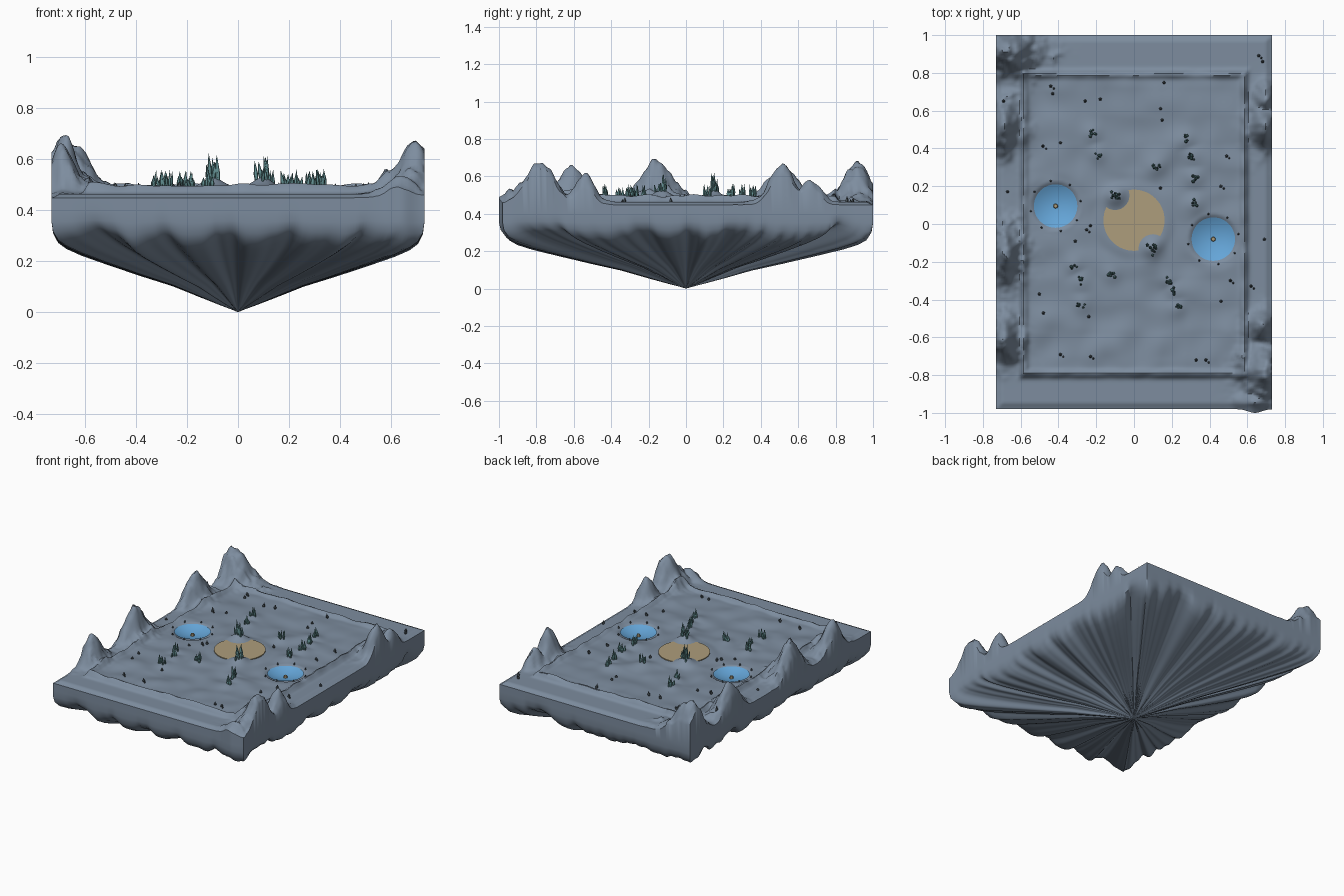
import bpy, bmesh, random
from math import exp, sin, cos, pi, hypot, radians
from mathutils import Vector, Matrix, noise

if "Cube" in bpy.data.objects:
    bpy.data.objects.remove(bpy.data.objects["Cube"])
random.seed(4)

HX, Y0, Y1 = 0.73, -0.98, 1.0
PEAKS = [  # x, y, height, x spread, y spread
    (-0.68, 0.92, 0.21, 0.14, 0.10), (-0.69, 0.52, 0.19, 0.07, 0.11),
    (-0.68, -0.16, 0.23, 0.07, 0.12), (-0.69, -0.61, 0.19, 0.07, 0.10),
    (0.70, -0.78, 0.21, 0.10, 0.12), (0.68, -0.54, 0.15, 0.06, 0.07),
    (0.70, 0.52, 0.20, 0.07, 0.09), (0.70, 0.66, 0.12, 0.05, 0.07),
    (0.64, -0.94, 0.07, 0.08, 0.05)]
TALL = [(-0.10, 0.15), (0.10, -0.13)]
CLUSTERS = [(-0.22, 0.48), (-0.19, 0.37), (0.12, 0.30), (0.28, 0.45), (0.31, 0.36),
            (0.32, 0.24), (0.32, 0.11), (-0.12, -0.27), (0.18, -0.30), (0.21, -0.35),
            (0.23, -0.45), (-0.32, -0.22), (-0.28, -0.30), (-0.28, -0.43)]
SINGLES = [(-0.44, 0.73), (-0.43, 0.69), (0.16, 0.75), (0.14, 0.61), (0.15, 0.55),
           (-0.18, 0.66), (-0.26, 0.65), (-0.48, 0.41), (-0.39, 0.43), (0.49, 0.36),
           (0.46, 0.20), (-0.50, -0.37), (-0.48, -0.47), (0.46, -0.41), (0.51, -0.30),
           (-0.39, -0.69), (-0.23, -0.70), (0.33, -0.72), (0.38, -0.72), (-0.25, -0.03),
           (-0.31, -0.09), (-0.23, -0.01), (0.14, 0.19), (0.66, 0.89), (0.68, 0.86),
           (-0.69, 0.65), (-0.67, 0.17), (0.69, -0.08), (0.62, -0.33), (-0.24, -0.49)]
PONDS = [(-0.415, 0.095), (0.42, -0.08)]
POND_R = 0.115


def material(name, color):
    m = bpy.data.materials.new(name)
    m.use_nodes = True
    m.diffuse_color = (*color, 1)
    m.node_tree.nodes["Principled BSDF"].inputs["Base Color"].default_value = (*color, 1)
    return m


rock = material("blue grey rock", (0.205, 0.265, 0.345))
sand = material("sand", (0.42, 0.34, 0.20))
water = material("water blue", (0.13, 0.38, 0.69))
teal = material("teal crystal", (0.12, 0.27, 0.28))
slate = material("dark slate", (0.07, 0.09, 0.105))


def finish(name, bm, mat, smooth=None):
    bmesh.ops.recalc_face_normals(bm, faces=bm.faces)
    me = bpy.data.meshes.new(name)
    bm.to_mesh(me)
    bm.free()
    me.materials.append(mat)
    ob = bpy.data.objects.new(name, me)
    bpy.context.collection.objects.link(ob)
    if smooth:
        bpy.ops.object.select_all(action='DESELECT')
        ob.select_set(True)
        bpy.context.view_layer.objects.active = ob
        bpy.ops.object.shade_smooth_by_angle(angle=radians(smooth))
    return ob


def step(a, b, v):
    t = min(1, max(0, (v - a) / (b - a)))
    return t * t * (3 - 2 * t)


def wave(x, y, k, seed=0.0):
    return noise.noise(Vector((x * k, y * k, seed)))


def height(x, y):
    # plateau with a raised border ridge and a bevelled outer edge
    q = max(abs(x) - 0.585, abs(y) - 0.795)
    inside = 1 - step(-0.02, 0.02, q)
    z = 0.463 + 0.018 * inside
    z += (0.026 + 0.012 * wave(x, y, 12)) * exp(-(q / 0.018) ** 2)
    z -= 0.015 * (1 - step(0, 0.035, min(HX - abs(x), y - Y0, Y1 - y)))
    pond = min(hypot(x - a, y - b) for a, b in PONDS)
    centre = hypot(x, y - 0.02)
    calm = step(0.11, 0.18, pond) * step(0.16, 0.24, centre)
    z += inside * 0.014 * wave(x, y, 7, 3) * calm
    # central mound, crystal mounds and pond bowls
    z += 0.008 * (1 - step(0.165, 0.23, centre))
    z += max(0.014 * exp(-((x - a) ** 2 + (y - b) ** 2) / 0.0025) for a, b in CLUSTERS) * step(0.15, 0.2, centre)
    z += max(0.04 * exp(-((x - a) ** 2 + (y - b) ** 2) / 0.003) for a, b in TALL)
    z -= 0.05 * max(0, 1 - (pond / 0.13) ** 2)
    # craggy mountains along the sides
    top = 0
    for px, py, h, sx, sy in PEAKS:
        d2 = ((x - px) / sx) ** 2 + ((y - py) / sy) ** 2
        if d2 < 9:
            crag = 1 + 0.45 * wave(x, y, 15, px) + 0.25 * wave(x, y, 34, py)
            top = max(top, h * exp(-d2 * max(0.4, crag)))
    return z + top * (1 + 0.12 * wave(x, y, 30, 8))


# Island: height field on top, folded skirt drawn down to a point below
bm = bmesh.new()
NX, NY = 130, 176
grid = []
for j in range(NY + 1):
    y = Y0 + (Y1 - Y0) * j / NY
    row = []
    for i in range(NX + 1):
        x = -HX + 2 * HX * i / NX
        push = 0.02 * exp(-((x - 0.64) / 0.05) ** 2) if j == 0 else 0
        row.append(bm.verts.new((x, y - push, height(x, y))))
    grid.append(row)
for j in range(NY):
    for i in range(NX):
        bm.faces.new((grid[j][i], grid[j][i + 1], grid[j + 1][i + 1], grid[j + 1][i]))
loop = (grid[0][:-1] + [r[-1] for r in grid[:-1]] + grid[-1][:0:-1]
        + [r[0] for r in grid[:0:-1]])
edge = [v.co.copy() for v in loop]
LEVELS = [(1.0, 0.40, 0.0), (1.0, 0.355, 0.2), (0.992, 0.32, 0.6), (0.965, 0.29, 1.0),
          (0.92, 0.268, 1.1), (0.84, 0.24, 1.0), (0.7, 0.2, 0.8), (0.52, 0.152, 0.6),
          (0.35, 0.11, 0.45), (0.2, 0.063, 0.3), (0.09, 0.028, 0.12), (0.03, 0.01, 0.03)]
prev = loop
for t, z, amp in LEVELS:
    ring = []
    for p in edge:
        n = 0.9 * wave(p.x, p.y, 6.5, 5) + 0.45 * wave(p.x, p.y, 15, 2)
        f = t * (1 - 0.035 * amp * max(0, n))
        ring.append(bm.verts.new((p.x * f, p.y * f, z + 0.05 * amp * n)))
    for k in range(len(ring)):
        m = (k + 1) % len(ring)
        bm.faces.new((prev[k], ring[k], ring[m], prev[m]))
    prev = ring
tip = bm.verts.new((0, 0, 0))
for k in range(len(prev)):
    bm.faces.new((prev[k], tip, prev[(k + 1) % len(prev)]))
finish("island", bm, rock, 50)

# Sand disc in the middle
bm = bmesh.new()
bmesh.ops.create_cone(bm, cap_ends=True, segments=64, radius1=0.162, radius2=0.162,
                      depth=0.008, matrix=Matrix.Translation((0, 0.02, 0.491)))
finish("sand_disc", bm, sand, 30)

# Ponds: shallow bowls of water
for side, (px, py) in zip(("right", "left"), PONDS):
    bm = bmesh.new()
    centre = bm.verts.new((px, py, 0.45))
    prev = None
    for s in range(1, 9):
        r = s / 8
        ring = [bm.verts.new((px + POND_R * r * cos(a * pi / 24), py + POND_R * r * sin(a * pi / 24),
                              0.45 + 0.028 * r * r)) for a in range(48)]
        for k in range(48):
            m = (k + 1) % 48
            bm.faces.new((prev[k], ring[k], ring[m], prev[m]) if prev else (centre, ring[k], ring[m]))
        prev = ring
    finish(side + "_pond", bm, water, 60)
    bm = bmesh.new()
    bmesh.ops.create_cone(bm, cap_ends=True, segments=8, radius1=0.014, radius2=0.01,
                          depth=0.02, matrix=Matrix.Translation((px, py, 0.455)))
    finish(side + "_pond_stone", bm, sand)


def spike(bm, x, y, r, h, lean=0.15):
    # a faceted shard that widens a little before its point
    z = height(x, y) - 0.004
    tilt = Matrix.Rotation(random.uniform(-lean, lean), 4, 'X') @ Matrix.Rotation(random.uniform(-lean, lean), 4, 'Y')
    base = Matrix.Translation((x, y, z)) @ tilt
    for r1, r2, lo, hi in ((r * 0.7, r, 0, 0.35), (r, 0, 0.35, 1)):
        bmesh.ops.create_cone(bm, cap_ends=False, segments=5, radius1=r1, radius2=r2, depth=h * (hi - lo),
                              matrix=base @ Matrix.Translation((0, 0, h * (lo + hi) / 2)))


# Crystal clusters
bm = bmesh.new()
for spots, count, spread, tallest in ((TALL, 11, 0.034, 0.105), (CLUSTERS, 6, 0.022, 0.07)):
    for cx, cy in spots:
        for k in range(count):
            a, d = random.uniform(0, 2 * pi), spread * random.uniform(0.2, 1)
            h = tallest * random.uniform(0.45, 1)
            spike(bm, cx + d * cos(a), cy + d * sin(a), random.uniform(0.006, 0.010), h)
bmesh.ops.remove_doubles(bm, verts=bm.verts, dist=0.0001)
finish("crystal_clusters", bm, teal)

# Single shards and the small stones around the ponds
bm = bmesh.new()
for x, y in SINGLES:
    spike(bm, x, y, 0.009, random.uniform(0.022, 0.038))
    if random.random() < 0.4:
        spike(bm, x + 0.015, y - 0.012, 0.006, 0.02)
for px, py in PONDS:
    for k in range(8):
        a = k * pi / 4 + 0.2
        spike(bm, px + 0.135 * cos(a), py + 0.135 * sin(a), 0.006, 0.02)
bmesh.ops.remove_doubles(bm, verts=bm.verts, dist=0.0001)
finish("scattered_shards", bm, slate)
